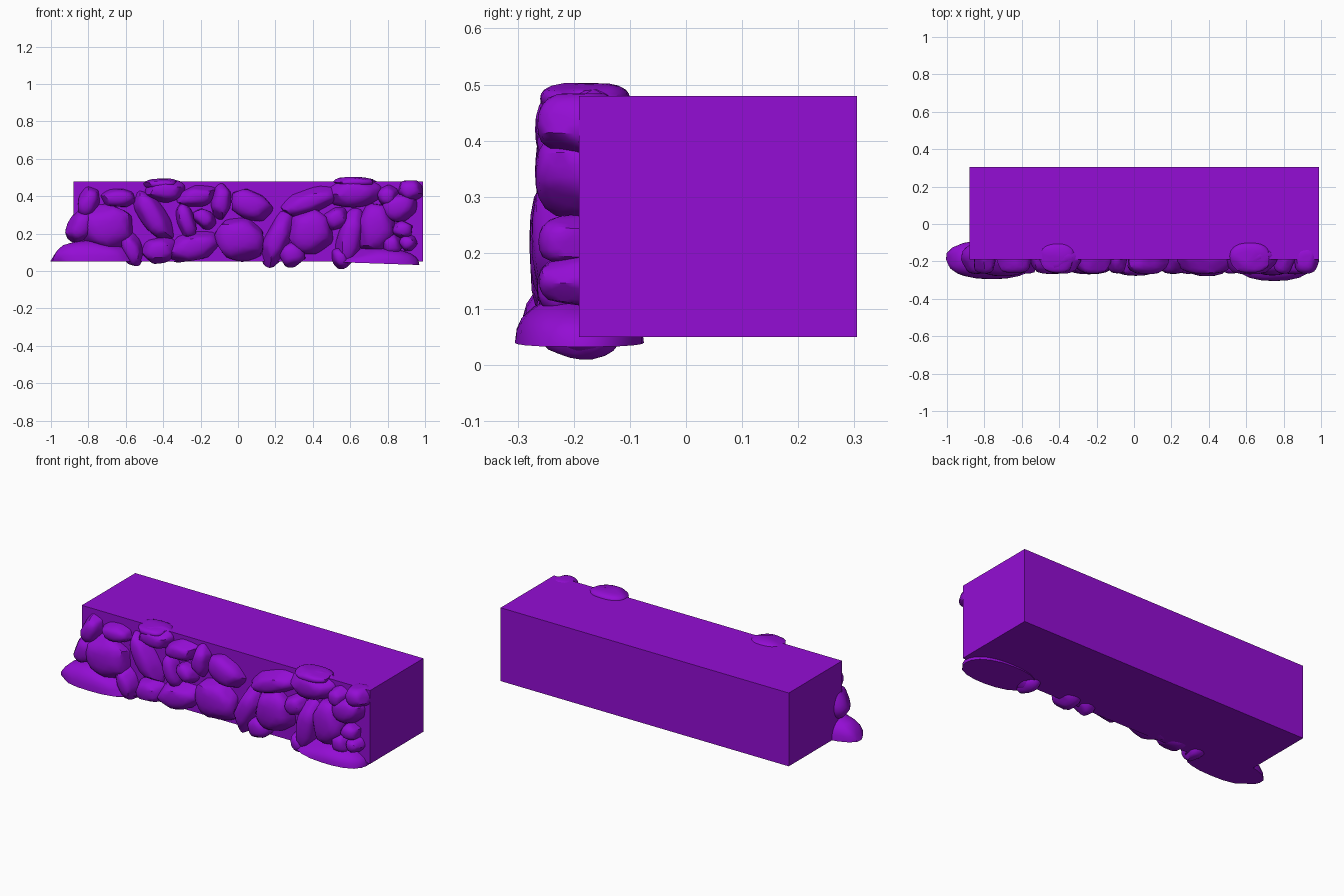
import bpy, bmesh, math, random
from mathutils import Vector, Matrix

random.seed(7)
cube = bpy.data.objects.get("Cube")
if cube:
    bpy.data.objects.remove(cube, do_unlink=True)

PURPLE = (0.296, 0.004, 0.66, 1)
purple = bpy.data.materials.new("purple")
purple.use_nodes = True
purple.diffuse_color = PURPLE
purple.node_tree.nodes["Principled BSDF"].inputs["Base Color"].default_value = PURPLE


def finish(bm, name, smooth):
    bmesh.ops.recalc_face_normals(bm, faces=bm.faces)
    mesh = bpy.data.meshes.new(name)
    bm.to_mesh(mesh)
    bm.free()
    mesh.materials.append(purple)
    ob = bpy.data.objects.new(name, mesh)
    bpy.context.collection.objects.link(ob)
    if smooth:
        bpy.ops.object.select_all(action="DESELECT")
        ob.select_set(True)
        bpy.context.view_layer.objects.active = ob
        bpy.ops.object.shade_smooth_by_angle(angle=math.radians(35))
    return ob


def stone(name, center, radii, tilt=0, power=2.5, cuts=7, flat_base=False):
    """Rounded boulder with chipped flat sides, tilted in the wall plane."""
    bm = bmesh.new()
    bmesh.ops.create_icosphere(bm, subdivisions=3, radius=1)
    planes = []
    for i in range(cuts):
        a = math.tau * (i + random.uniform(-0.3, 0.3)) / cuts
        n = Vector((math.cos(a), random.uniform(-0.6, 0.1), math.sin(a))).normalized()
        planes.append((n, random.uniform(0.82, 0.95)))
    for v in bm.verts:
        v.co /= sum(abs(c) ** power for c in v.co) ** (1 / power)
        for n, d in planes:
            over = v.co.dot(n) - d
            if over > 0:
                v.co -= n * over * 0.9
        if flat_base:
            v.co.z = max(v.co.z, 0)
    if flat_base:
        bmesh.ops.dissolve_degenerate(bm, edges=bm.edges, dist=0.0001)
    size = Matrix.Diagonal((*radii, 1))
    turn = Matrix.Rotation(math.radians(-tilt), 4, "Y")
    bm.transform(Matrix.Translation(center) @ turn @ size)
    return finish(bm, name, True)


# Plain block behind the stones
bm = bmesh.new()
bmesh.ops.create_cube(bm, size=1)
bm.transform(Matrix.Translation((0.055, 0.057, 0.265)) @ Matrix.Diagonal((1.87, 0.495, 0.43, 1)))
finish(bm, "block", False)

# Wall stones: x, z, half width, half height, tilt in degrees
right_half = [
    (-.8, .37, .06, .09, -20), (-.84, .24, .07, .1, -30), (-.64, .39, .1, .05, 0),
    (-.7, .23, .15, .13, 0), (-.39, .43, .11, .065, 0), (-.45, .29, .07, .16, 35),
    (-.57, .12, .06, .1, 20), (-.22, .4, .11, .06, 10), (-.28, .27, .05, .1, 20),
    (-.18, .28, .07, .05, -40), (-.09, .37, .055, .1, -10), (-.24, .13, .15, .08, 15),
    (-.42, .11, .1, .07, 10), (.01, .17, .14, .12, -10), (.07, .35, .12, .08, -25),
]
left_half = [
    (.21, .17, .07, .16, -20), (.29, .09, .07, .07, 15), (.38, .37, .16, .07, 18),
    (.39, .21, .13, .13, 0), (.62, .42, .15, .08, 5), (.52, .28, .08, .06, 30),
    (.6, .18, .07, .16, -15), (.74, .23, .11, .14, -10), (.8, .4, .06, .06, 0),
    (.86, .34, .1, .08, 10), (.92, .43, .07, .06, 0), (.88, .22, .06, .05, 0),
    (.91, .15, .05, .045, 10), (.82, .14, .06, .06, 0), (.55, .07, .05, .06, 20),
]
for side, stones in (("right", right_half), ("left", left_half)):
    for i, (x, z, w, h, tilt) in enumerate(stones):
        depth = 0.065 + 0.2 * min(w, h)
        stone(f"{side}_stone_{i + 1}", (x, -0.188, z), (w, depth, h), tilt)

# Flat-bottomed slabs at the foot of each end
stone("right_foot_slab", (-0.76, -0.19, 0.05), (0.25, 0.105, 0.115), power=2.3, cuts=5, flat_base=True)
stone("left_foot_slab", (0.75, -0.19, 0.04), (0.22, 0.115, 0.085), -2, 2.3, 5, True)

# Capping stones that lap over the top edge
for x, z, w in ((-.41, .465, .1), (.62, .475, .11)):
    stone("cap_stone", (x, -0.18, z), (w, 0.08, 0.03))
